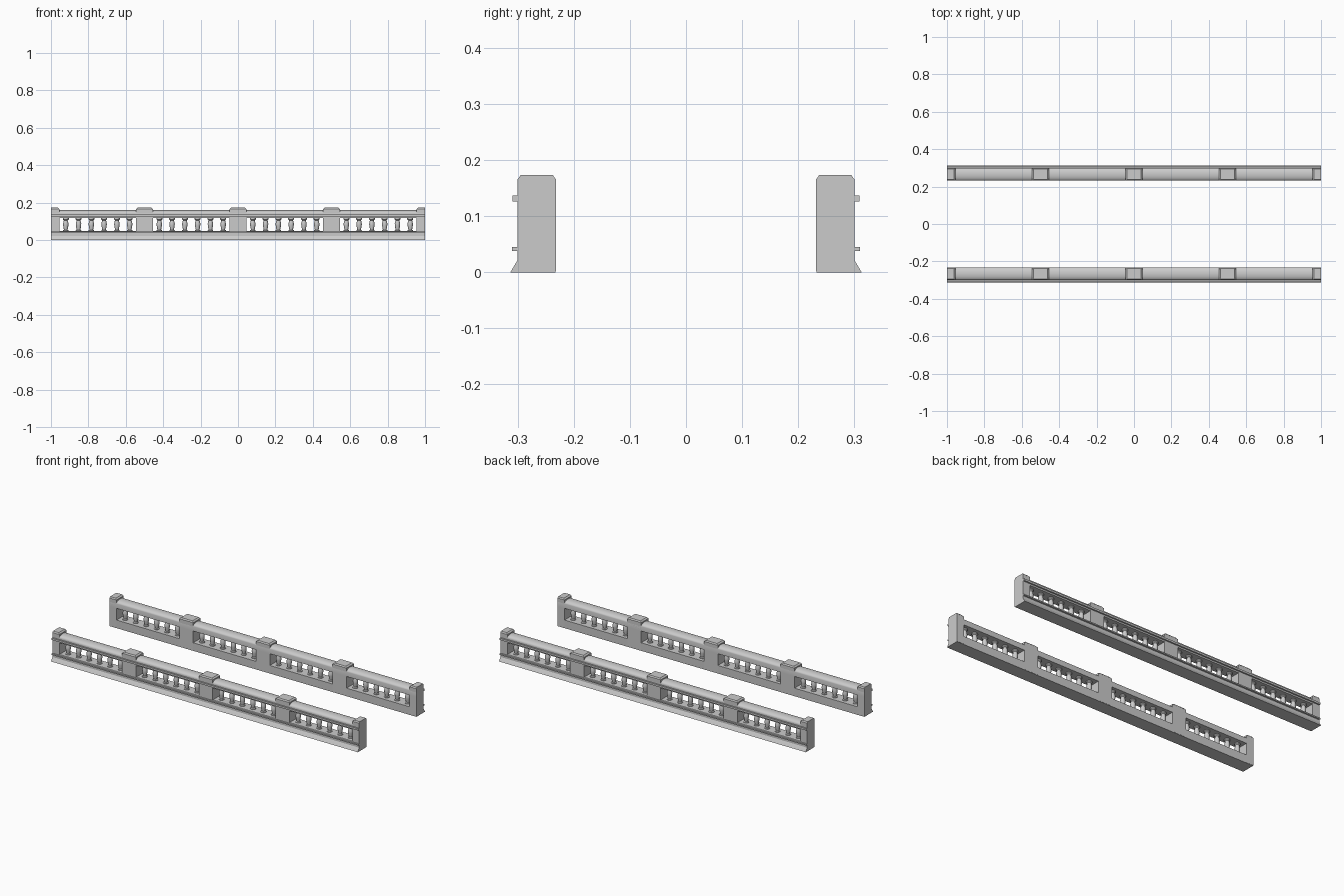
import bpy, bmesh, math

if "Cube" in bpy.data.objects:
    bpy.data.objects.remove(bpy.data.objects["Cube"])

IN, OUT = -0.232, -0.300      # inner and outer wall planes of the front balustrade
MID = (IN + OUT) / 2


def finish(name, bm, smooth=False):
    """Make an object and mirror it to the opposite balustrade."""
    bmesh.ops.recalc_face_normals(bm, faces=bm.faces)
    me = bpy.data.meshes.new(name)
    bm.to_mesh(me)
    bm.free()
    ob = bpy.data.objects.new(name, me)
    bpy.context.collection.objects.link(ob)
    if smooth:
        bpy.ops.object.select_all(action='DESELECT')
        ob.select_set(True)
        bpy.context.view_layer.objects.active = ob
        bpy.ops.object.shade_smooth_by_angle(angle=math.radians(35))
    mod = ob.modifiers.new("mirror", 'MIRROR')
    mod.use_axis = (False, True, False)
    mod.use_clip = False
    mod.use_mirror_merge = False
    return ob


def beam(name, profile, smooth=False):
    """Sweep a (y, z) profile along the full length."""
    bm = bmesh.new()
    f = bm.faces.new([bm.verts.new((-1, y, z)) for y, z in profile])
    r = bmesh.ops.extrude_face_region(bm, geom=[f], use_keep_orig=True)
    vs = [v for v in r['geom'] if isinstance(v, bmesh.types.BMVert)]
    bmesh.ops.translate(bm, verts=vs, vec=(2, 0, 0))
    return finish(name, bm, smooth)


# Plinth with flared foot and a thin ledge
beam("plinth", [(IN - .001, 0), (-.313, 0), (OUT, .022), (OUT, .038), (-.310, .038),
                (-.310, .045), (OUT, .045), (OUT + .002, .048), (IN, .048)])

# Handrail with ledge and rounded top
arc = [(MID - .034 * math.cos(a), .144 + .016 * math.sin(a))
       for a in [math.pi * i / 12 for i in range(13)]]
beam("handrail", [(IN, .117), (OUT, .117), (OUT, .126), (-.309, .126),
                  (-.309, .137), (OUT, .137)] + arc, True)

# Posts with chamfered caps
bm = bmesh.new()
for x0, x1 in [(-1, -.955), (-.545, -.455), (-.045, .045), (.455, .545), (.955, 1)]:
    a = 0 if x0 == -1 else .008
    b = 0 if x1 == 1 else .008
    rings = []
    for z, i, j, d in [(.002, 0, 0, 0), (.166, 0, 0, 0), (.168, a / 3, b / 3, .002),
                       (.173, a, b, .005)]:
        rings.append([bm.verts.new(p) for p in (
            (x0 + i, OUT + d, z), (x1 - j, OUT + d, z),
            (x1 - j, IN - d, z), (x0 + i, IN - d, z))])
    bm.faces.new(rings[0])
    bm.faces.new(rings[-1])
    for lo, hi in zip(rings, rings[1:]):
        for k in range(4):
            bm.faces.new((lo[k], lo[k - 1], hi[k - 1], hi[k]))
finish("posts", bm)

# Turned balusters, six in each bay
PROFILE = [(.015, .046), (.015, .052), (.010, .055), (.0115, .064), (.014, .078),
           (.0145, .088), (.012, .099), (.0105, .106), (.016, .111), (.016, .119)]
N = 12
bm = bmesh.new()
for start in (-.955, -.455, .045, .545):
    for i in range(6):
        cx = start + .41 * (i + .5) / 6
        rings = [[bm.verts.new((cx + r * math.cos(2 * math.pi * k / N),
                                MID + r * math.sin(2 * math.pi * k / N), z))
                  for k in range(N)] for r, z in PROFILE]
        for lo, hi in zip(rings, rings[1:]):
            for k in range(N):
                bm.faces.new((lo[k - 1], lo[k], hi[k], hi[k - 1]))
finish("balusters", bm, True)
